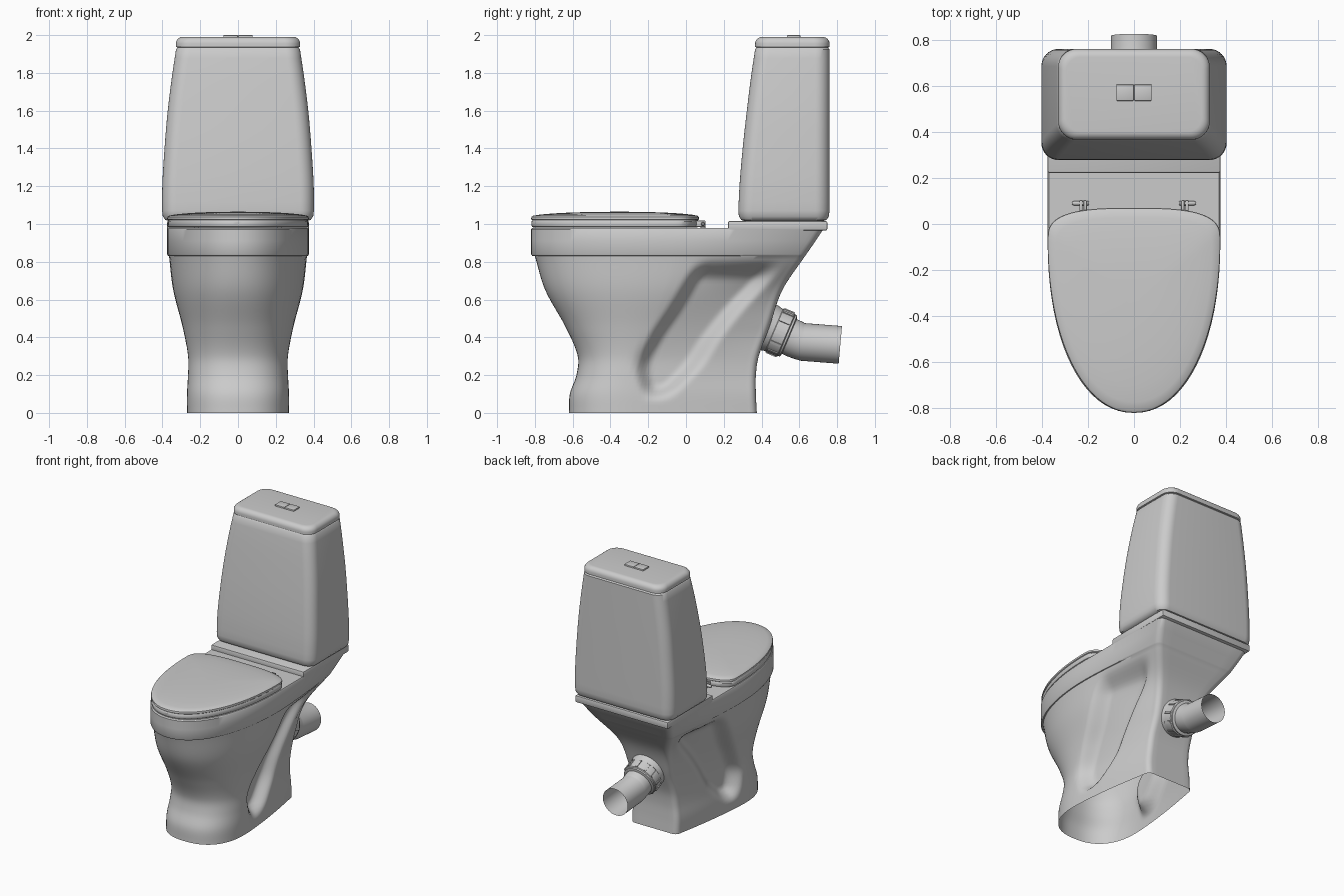
import bpy, bmesh, math
from mathutils import Vector

if "Cube" in bpy.data.objects:
    bpy.data.objects.remove(bpy.data.objects["Cube"])


def loft(name, rings, cap_start=True, cap_end=True, angle=35):
    """Skin a list of equal-length closed rings."""
    bm = bmesh.new()
    vs = [[bm.verts.new(p) for p in r] for r in rings]
    n = len(rings[0])
    for a, b in zip(vs, vs[1:]):
        for i in range(n):
            bm.faces.new((a[i], a[(i + 1) % n], b[(i + 1) % n], b[i]))
    if cap_start:
        bm.faces.new(vs[0][::-1])
    if cap_end:
        bm.faces.new(vs[-1])
    bmesh.ops.recalc_face_normals(bm, faces=bm.faces)
    return finish(name, bm, angle)


def finish(name, bm, angle=35):
    me = bpy.data.meshes.new(name)
    bm.to_mesh(me)
    bm.free()
    ob = bpy.data.objects.new(name, me)
    bpy.context.collection.objects.link(ob)
    bpy.ops.object.select_all(action='DESELECT')
    ob.select_set(True)
    bpy.context.view_layer.objects.active = ob
    bpy.ops.object.shade_smooth_by_angle(angle=math.radians(angle))
    return ob


def box(name, x0, x1, y0, y1, z0, z1, bevel):
    bm = bmesh.new()
    bmesh.ops.create_cube(bm, size=1)
    for v in bm.verts:
        v.co = ((x0 + x1) / 2 + v.co.x * (x1 - x0), (y0 + y1) / 2 + v.co.y * (y1 - y0),
                (z0 + z1) / 2 + v.co.z * (z1 - z0))
    bmesh.ops.bevel(bm, geom=bm.edges[:], offset=bevel, segments=2, profile=0.5, affect='EDGES')
    return finish(name, bm)


def mirror_ring(half):
    """Half outline from x=0 front to x=0 back, completed on the other side."""
    return half + [(-x, y, z) for x, y, z in half[-2:0:-1]]


def arc(w, d, n, steps):
    """Superellipse quarter: (across, along) from the tip to the widest point."""
    out = []
    for i in range(steps + 1):
        t = math.pi / 2 * i / steps
        out.append((w * math.sin(t) ** (2 / n), d * max(0, math.cos(t)) ** (2 / n)))
    return out


def smooth(a, b, v):
    t = min(1, max(0, (v - a) / (b - a)))
    return t * t * (3 - 2 * t)


def sample(keys, z):
    """Smooth interpolation of table rows by their first column."""
    i = 0
    while i < len(keys) - 2 and z > keys[i + 1][0]:
        i += 1
    a, b = keys[i], keys[i + 1]
    p, q = keys[max(i - 1, 0)], keys[min(i + 2, len(keys) - 1)]
    h = b[0] - a[0]
    t = (z - a[0]) / h
    out = []
    for k in range(1, len(a)):
        m0 = (b[k] - p[k]) / (b[0] - p[0]) * h
        m1 = (q[k] - a[k]) / (q[0] - a[0]) * h
        out.append((2*t**3 - 3*t*t + 1) * a[k] + (t**3 - 2*t*t + t) * m0
                   + (3*t*t - 2*t**3) * b[k] + (t**3 - t*t) * m1)
    return out


# Pedestal: z, front y, back y, half width, back half width, y of widest point
BODY = [(0, -.62, .375, .27, .19, -.30), (.1, -.615, .37, .27, .19, -.30),
        (.2, -.58, .37, .265, .18, -.28), (.3, -.573, .385, .265, .175, -.25),
        (.45, -.635, .44, .292, .175, -.2), (.65, -.745, .51, .343, .21, -.12),
        (.83, -.80, .63, .365, .315, -.07)]
# Side recess: z, front edge y, rear edge y
RECESS = [(0, -.24, -.1), (.1, -.25, -.04), (.25, -.28, .1), (.4, -.21, .2),
          (.55, -.11, .32), (.7, -.02, .46), (.83, .06, .56)]


def body_ring(z, yf, yb, w, wb, ym, depth=0.075, n=2.15):
    half = [(x, ym - d) for x, d in arc(w, ym - yf, n, 20)]
    r = 0.04
    for i in range(1, 33):
        s = i / 32
        half.append((w + (wb - w) * s ** 1.5, ym + (yb - r - ym) * s))
    for i in range(1, 6):
        t = math.pi / 2 * i / 5
        half.append((wb - r + r * math.cos(t), yb - r + r * math.sin(t)))
    half += [((wb - r) * (1 - i / 4), yb) for i in range(1, 5)]
    a, b = sample(RECESS, min(z, .83))
    level = smooth(.06, .15, z) * (1 - smooth(.70, .82, z)) * depth
    pts = []
    for x, y in half:
        m = level * smooth(a, a + .1, y) * (1 - smooth(b - .13, b, y))
        pts.append((x - m if x > .12 else x, y, z))
    return mirror_ring(pts)


rings = [body_ring(.83 * i / 44, *sample(BODY, .83 * i / 44), n=2.4 - .25 * i / 44) for i in range(45)]
# Rim band on top of the pedestal
rings += [body_ring(z, yf, yb, w, wb, -.07) for z, yf, yb, w, wb in
          [(.832, -.815, .632, .371, .317), (.84, -.82, .637, .375, .322),
           (.91, -.82, .686, .375, .35), (.972, -.82, .727, .375, .373), (.98, -.812, .73, .37, .37)]]
loft("bowl_pedestal", rings, cap_start=False)

# Raised deck carrying the tank
box("tank_deck", -.375, .375, .222, .748, .965, 1.015, .008)


# Seat and lid share one outline
def seat_ring(s, z):
    half = [(x, -.07 - d) for x, d in arc(.375, .75, 2.1, 24)]
    half += [(x, -.07 + d) for x, d in arc(.375, .14, 3, 16)[-2::-1]]
    return mirror_ring([(x * s, -.35 + (y + .35) * s, z) for x, y in half])


loft("seat", [seat_ring(s, z) for s, z in
              [(.975, .982), (.99, .986), (.997, .995), (.997, 1.012), (.985, 1.02)]])
loft("seat_lid", [seat_ring(s, z) for s, z in
                  [(.985, 1.02), (.998, 1.024), (1, 1.03), (.995, 1.038), (.975, 1.044),
                   (.9, 1.05), (.75, 1.056), (.55, 1.061), (.3, 1.064), (.08, 1.065)]])


# Tank
def round_rect(w, y0, y1, r, z):
    pts = []
    for cx, cy, a0 in ((w - r, y1 - r, 0), (r - w, y1 - r, 90), (r - w, y0 + r, 180), (w - r, y0 + r, 270)):
        for i in range(9):
            t = math.radians(a0 + 90 * i / 8)
            pts.append((cx + r * math.cos(t), cy + r * math.sin(t), z))
    return pts


WALL = [(1.07, .402, .277), (1.2, .401, .283), (1.4, .389, .30), (1.6, .372, .322),
        (1.8, .347, .347), (1.925, .328, .366)]
tank = [round_rect(w, y0, y1, r, z) for z, w, y0, y1, r in
        [(1.015, .365, .31, .725, .05), (1.022, .385, .292, .744, .06), (1.04, .398, .28, .756, .07)]]
for i in range(19):
    z = 1.07 + .855 * i / 18
    w, y0 = sample(WALL, z)
    tank.append(round_rect(w, y0, .76, .075, z))
tank.append(round_rect(.318, .376, .75, .07, 1.937))
loft("tank", tank)

# Tank lid with rounded top edge
lid = [round_rect(.318, .376, .75, .07, 1.934), round_rect(.329, .366, .76, .08, 1.938)]
for i in range(7):
    t = math.pi / 2 * i / 6
    d = .035 * (1 - math.cos(t))
    lid.append(round_rect(.329 - d, .366 + d, .76 - d, .08 - d * .5, 1.955 + .035 * math.sin(t)))
loft("tank_lid", lid)
box("flush_button_left", -.077, -.001, .535, .605, 1.98, 2.0, .003)
box("flush_button_right", .001, .077, .535, .605, 1.98, 2.0, .003)


# Waste pipe: rings along a path in the y-z plane
def tube_ring(y, z, tilt, r, n=40):
    u = Vector((0, -math.sin(tilt), math.cos(tilt)))
    return [Vector((r * math.cos(2 * math.pi * i / n), y, z)) + u * (r * math.sin(2 * math.pi * i / n))
            for i in range(n)]


T = math.radians(-23)


def along(s, r):
    return tube_ring(.40 + s * math.cos(T), .467 + s * math.sin(T), T, r)


loft("outlet_socket", [along(s, r) for s, r in
                       [(-.06, .135), (.04, .128), (.075, .12), (.13, .118)]], False)
loft("outlet_collar", [along(s, r) for s, r in
                       [(.07, .118), (.075, .124), (.14, .124), (.145, .118), (.155, .118), (.16, .1)]],
     False, False)
pipe = [along(.1, .1), along(.16, .1)]
for i in range(7):
    f = i / 6
    pipe.append(tube_ring(.565 + .055 * f, .396 - .0165 * f - .004 * math.sin(f * math.pi / 2),
                          T + math.radians(17.5) * f, .1))
pipe.append(tube_ring(.817, .36, math.radians(-5), .1))
loft("waste_pipe", pipe, False, False)

# Gripping ribs around the collar
ribs = bmesh.new()
for k in range(12):
    a = 2 * math.pi * k / 12
    rad = Vector((math.cos(a), -math.sin(T) * math.sin(a), math.cos(T) * math.sin(a)))
    axis = Vector((0, math.cos(T), math.sin(T)))
    side = axis.cross(rad)
    c = Vector((0, .40, .467)) + axis * .108 + rad * .123
    for v in bmesh.ops.create_cube(ribs, size=1)['verts']:
        v.co = c + axis * v.co.x * .06 + rad * v.co.y * .012 + side * v.co.z * .016
finish("collar_ribs", ribs)

# Seat hinges
for sgn, label in ((-1, "left"), (1, "right")):
    pin = [[Vector((sgn * x, .09 + r * math.cos(t), 1.0 + r * math.sin(t)))
            for t in [2 * math.pi * i / 16 for i in range(16)]]
           for x, r in ((.195, .008), (.2, .01), (.26, .01), (.27, .005))]
    loft("hinge_pin_" + label, pin)
    for x, part in ((.212, "inner"), (.23, "outer")):
        box(f"hinge_knuckle_{part}_{label}", sgn * x - .007, sgn * x + .007, .05, .104, .984, 1.018, .005)
    box("hinge_foot_" + label, sgn * .221 - .012, sgn * .221 + .012, .078, .102, .975, .995, .003)
